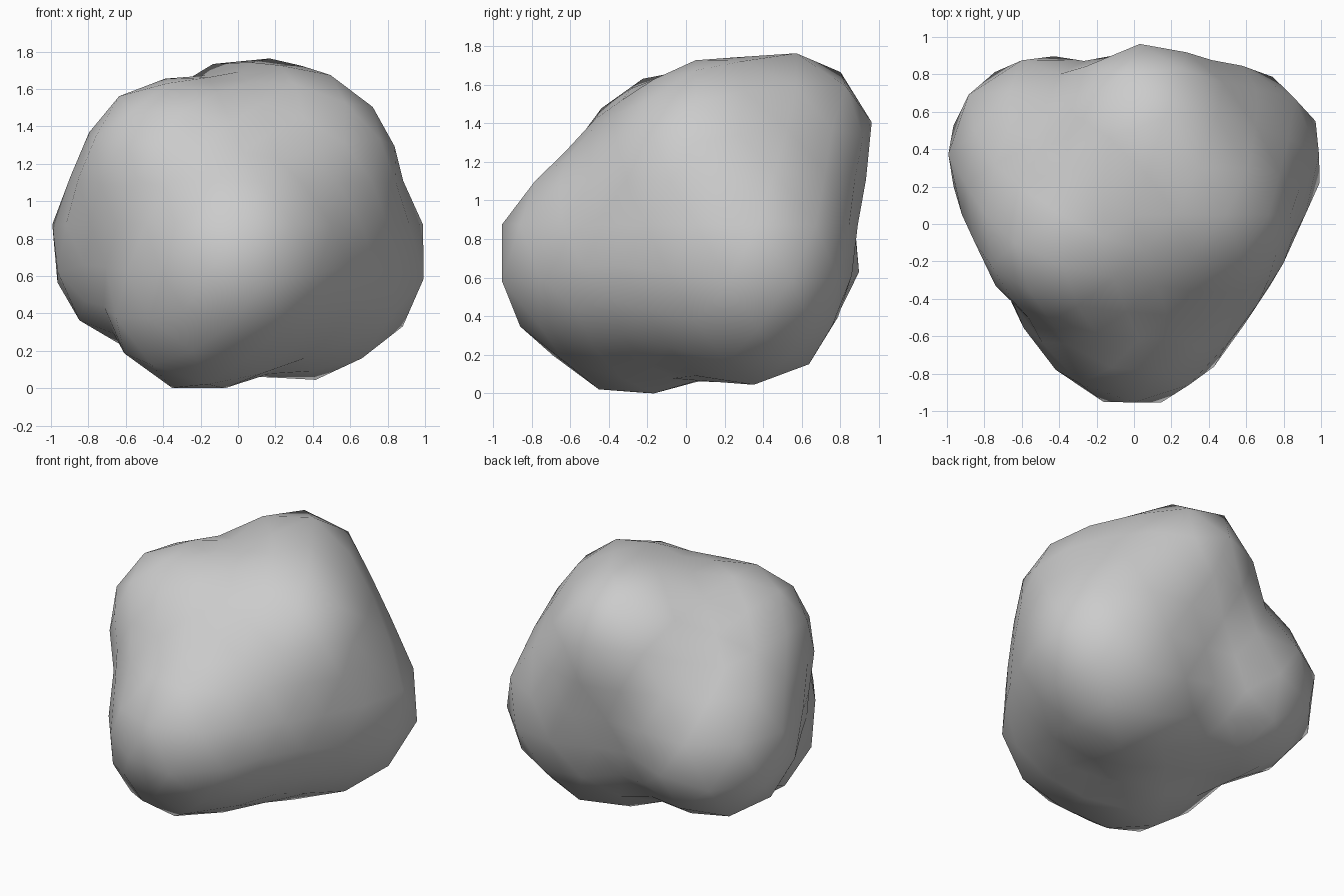
import bpy
import bmesh
import math
from mathutils import Vector

if "Cube" in bpy.data.objects:
    bpy.data.objects.remove(bpy.data.objects["Cube"], do_unlink=True)

# Rounded masses that make up the boulder: centre and radius
CENTRE = Vector((0, 0.05, 0.87))
LUMPS = [
    (CENTRE, 0.70),                           # core
    (Vector((0.01, -0.49, 0.69)), 0.49),      # front
    (Vector((-0.50, 0.40, 0.71)), 0.50),      # right flank
    (Vector((0.56, 0.36, 0.68)), 0.45),       # left flank
    (Vector((0.05, 0.55, 1.35)), 0.41),       # back peak
    (Vector((-0.37, -0.07, 1.21)), 0.42),     # right shoulder
    (Vector((0.43, 0.04, 1.18)), 0.38),       # left shoulder
    (Vector((0.28, 0.15, 1.34)), 0.34),       # left crown
    (Vector((-0.23, -0.26, 0.42)), 0.435),    # front foot
    (Vector((0.33, 0.34, 0.465)), 0.41),      # back foot
    (Vector((0.31, 0.42, 1.00)), 0.42),       # ridge from left flank to peak
    (Vector((-0.41, 0.20, 0.98)), 0.42),      # ridge from right flank to shoulder
    (Vector((0.27, -0.07, 0.70)), 0.47),      # slope from front to left flank
]
BLEND = 10


def inside(p):
    """True where the blended lumps enclose the point."""
    return sum(math.exp(BLEND * (r - (p - c).length)) for c, r in LUMPS) > 1


def surface_point(direction):
    """Outermost surface point along a ray from the centre."""
    reach = 1.4
    while reach > 0.3 and not inside(CENTRE + direction * reach):
        reach -= 0.004
    return CENTRE + direction * reach


# Low-poly ball pushed out onto the lumps
bm = bmesh.new()
bmesh.ops.create_icosphere(bm, subdivisions=3, radius=1)
for v in bm.verts:
    v.co = surface_point(v.co.normalized())

# Rest it on the ground
ground = min(v.co.z for v in bm.verts)
bmesh.ops.translate(bm, verts=bm.verts, vec=(0, 0, -ground))
for f in bm.faces:
    f.smooth = True

mesh = bpy.data.meshes.new("boulder")
bm.to_mesh(mesh)
bm.free()
boulder = bpy.data.objects.new("boulder", mesh)
bpy.context.collection.objects.link(boulder)

# Plain grey stone
stone = bpy.data.materials.new("grey stone")
stone.use_nodes = True
colour = (0.6, 0.6, 0.6, 1)
stone.diffuse_color = colour
stone.node_tree.nodes["Principled BSDF"].inputs["Base Color"].default_value = colour
mesh.materials.append(stone)
